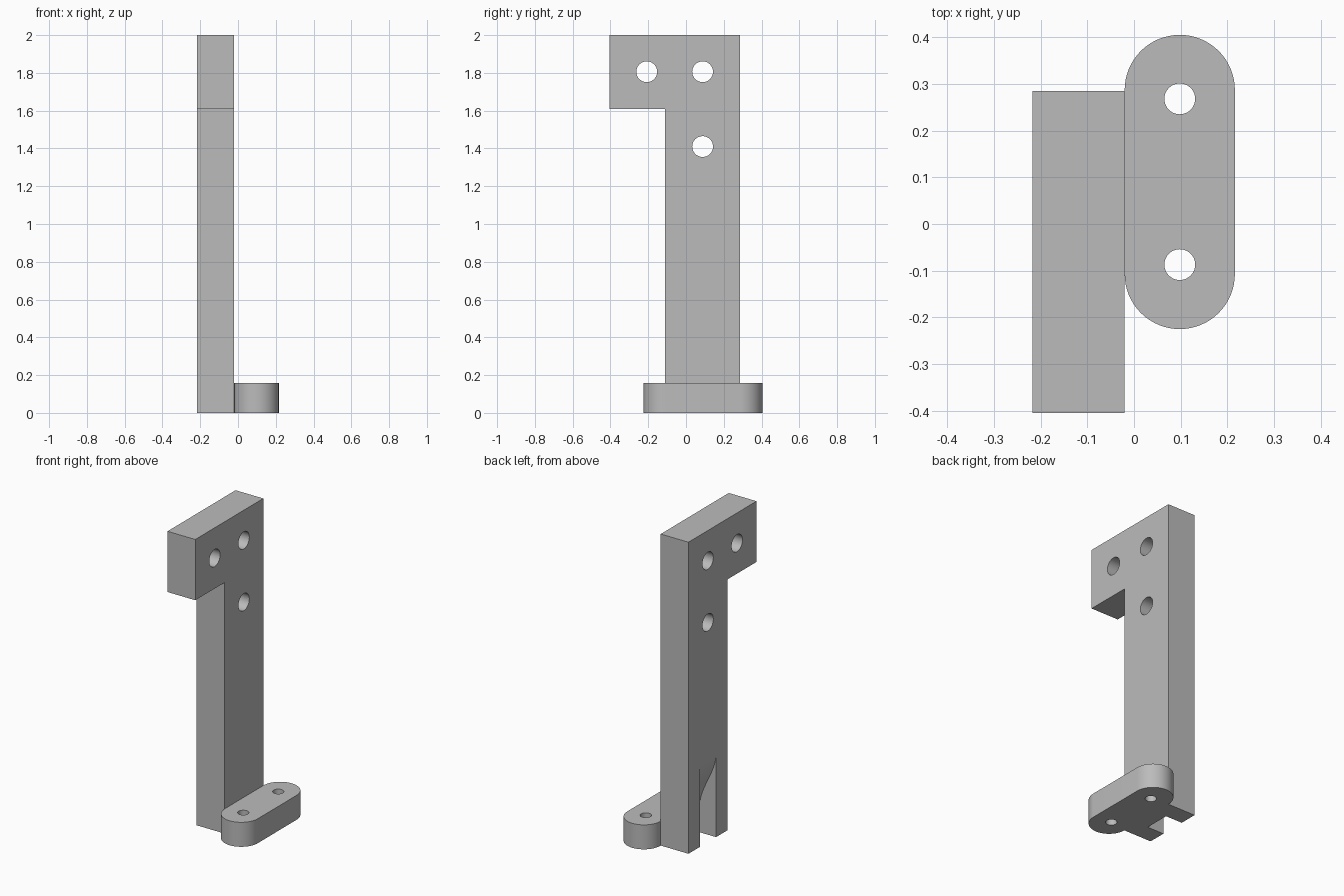
import bpy, bmesh
from math import sin, cos, pi, radians
from mathutils import Vector

default = bpy.data.objects.get("Cube")
if default:
    bpy.data.objects.remove(default, do_unlink=True)

grey = bpy.data.materials.new("plain_grey")
grey.use_nodes = True
GREY = (0.5, 0.5, 0.5, 1)
grey.diffuse_color = GREY
grey.node_tree.nodes["Principled BSDF"].inputs["Base Color"].default_value = GREY


def prism(name, outline, offset):
    """Closed solid made by extruding a planar outline of 3D points."""
    bm = bmesh.new()
    face = bm.faces.new([bm.verts.new(p) for p in outline])
    moved = bmesh.ops.extrude_face_region(bm, geom=[face])["geom"]
    verts = [g for g in moved if isinstance(g, bmesh.types.BMVert)]
    bmesh.ops.translate(bm, verts=verts, vec=Vector(offset))
    bmesh.ops.recalc_face_normals(bm, faces=bm.faces)
    mesh = bpy.data.meshes.new(name)
    bm.to_mesh(mesh)
    bm.free()
    mesh.materials.append(grey)
    obj = bpy.data.objects.new(name, mesh)
    bpy.context.collection.objects.link(obj)
    return obj


def arc(cx, cy, r, start, end, steps):
    angles = [start + (end - start) * i / steps for i in range(steps + 1)]
    return [(cx + r * cos(a), cy + r * sin(a)) for a in angles]


def cut(target, cutters):
    """Subtract each cutter, then remove it."""
    bpy.context.view_layer.objects.active = target
    for cutter in cutters:
        cutter.hide_render = True
        mod = target.modifiers.new("cut", 'BOOLEAN')
        mod.operation, mod.solver, mod.object = 'DIFFERENCE', 'EXACT', cutter
        bpy.ops.object.modifier_apply(modifier=mod.name)
        bpy.data.objects.remove(cutter, do_unlink=True)


def smooth(obj):
    bpy.ops.object.select_all(action='DESELECT')
    obj.select_set(True)
    bpy.context.view_layer.objects.active = obj
    bpy.ops.object.shade_smooth_by_angle(angle=radians(30))


# Upright plate with a forward head
LEFT, FACE = -0.217, -0.02
FRONT, STEM, BACK = -0.405, -0.11, 0.285
profile = [(STEM, 0), (BACK, 0), (BACK, 2), (FRONT, 2), (FRONT, 1.61), (STEM, 1.61)]
plate = prism("upright_plate", [(LEFT, y, z) for y, z in profile], (FACE - LEFT, 0, 0))

# Mounting holes through the plate
cutters = []
for y, z in [(-0.208, 1.806), (0.088, 1.806), (0.088, 1.41)]:
    ring = arc(y, z, 0.055, 0, 2 * pi, 48)[:-1]
    cutters.append(prism("plate_hole", [(LEFT - 0.1, a, b) for a, b in ring], (0.4, 0, 0)))

# Open slot at the foot, running out in an S-curve to the outer face
DEPTH, LOW, HIGH, STEPS = 0.118, 0.157, 0.545, 24
slot = [(LEFT - 0.1, HIGH), (LEFT - 0.1, -0.1), (LEFT + DEPTH, -0.1)]
for i in range(STEPS + 1):
    t = i / STEPS
    slot.append((LEFT - 0.0005 + DEPTH * (1 + cos(pi * t)) / 2, LOW + (HIGH - LOW) * t))
cutters.append(prism("foot_slot", [(x, 0.005, z) for x, z in slot], (0, 0.165, 0)))
cut(plate, cutters)
smooth(plate)

# Rounded foot with two vertical holes
CX, R = 0.098, 0.118
stadium = arc(CX, 0.287, R, 0, pi, 32) + arc(CX, -0.107, R, pi, 2 * pi, 32)
foot = prism("rounded_foot", [(x, y, 0) for x, y in stadium], (0, 0, 0.157))
cutters = []
for y in (-0.087, 0.268):
    ring = arc(CX, y, 0.033, 0, 2 * pi, 40)[:-1]
    cutters.append(prism("foot_hole", [(a, b, -0.1) for a, b in ring], (0, 0, 0.4)))
cut(foot, cutters)
smooth(foot)
